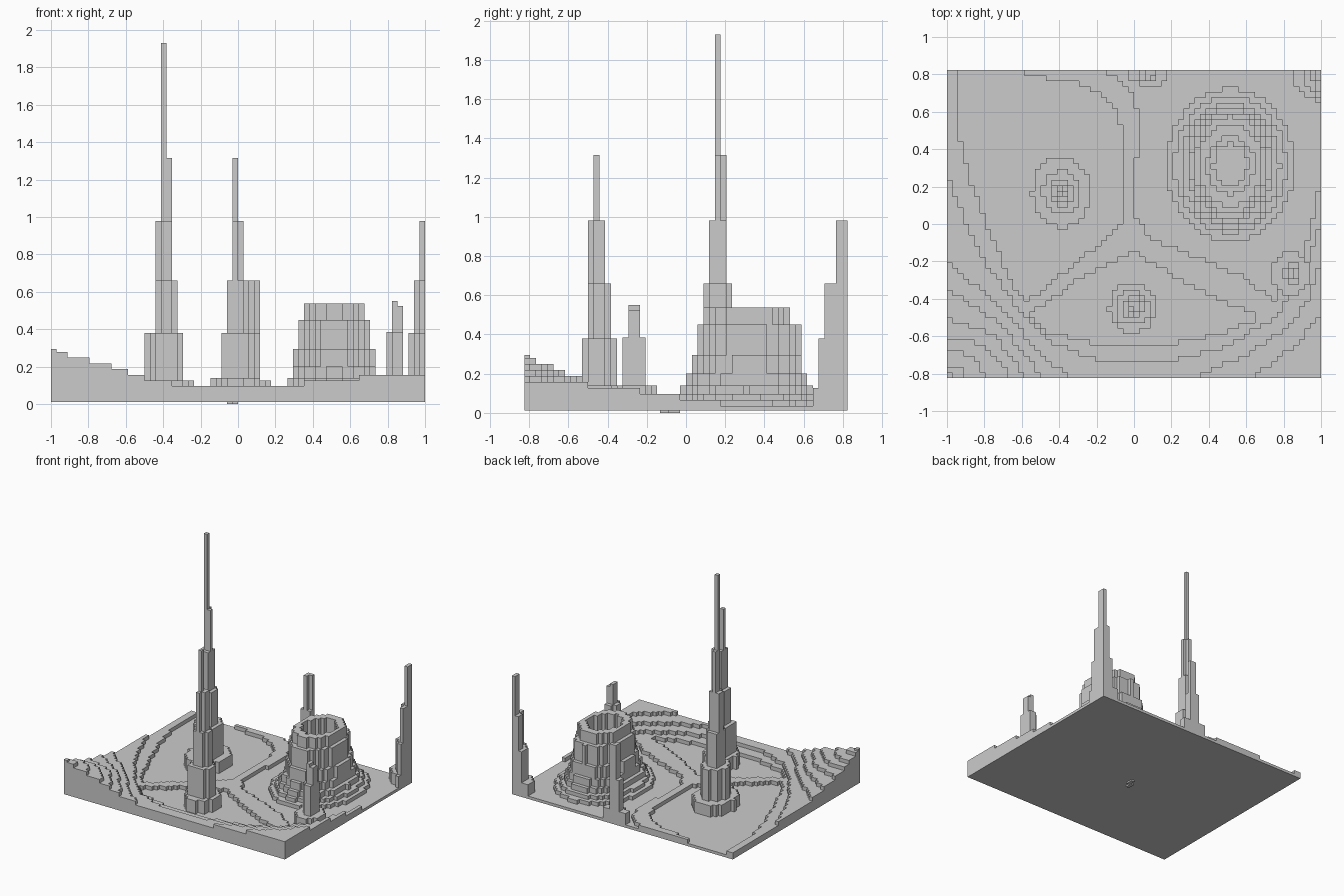
import bpy, bmesh, math

if "Cube" in bpy.data.objects:
    bpy.data.objects.remove(bpy.data.objects["Cube"])

# Stepped landscape made of square columns on a 68 x 56 grid
NX, NY = 68, 56
C = 2.0 / NX
X0, Y0 = -1.0, -NY * C / 2
BOTTOM = 0.012
LOW, STEP = 0.035, 0.0305

# Three low basins, separated by a Y-shaped ridge
BASINS = [
    [(-.94, .9), (-.6, .9), (-.58, .79), (-.35, .77), (-.2, .71), (-.1, .6), (-.06, .5),
     (-.07, .25), (-.06, 0), (-.2, -.12), (-.4, -.28), (-.58, -.42), (-.65, -.32),
     (-.79, 0), (-.88, .25), (-.94, .5)],
    [(-.16, .83), (0, .7), (.04, .5), (0, .25), (0, .05), (.1, -.08), (.4, -.2), (.62, -.3),
     (.74, -.41), (.88, -.25), (.94, -.03), (1.01, .28), (1.01, .9), (-.16, .9)],
    [(0, -.15), (.25, -.3), (.5, -.42), (.67, -.5), (.45, -.59), (.2, -.64), (-.2, -.64),
     (-.45, -.58), (-.57, -.49), (-.3, -.3)],
]

# Terraces climbing towards the front corners; each one adds a step
S = -1.0
TERRACES = [
    [(-1.1, .28), (-1, .28), (-.9, 0), (-.8, -.2), (-.63, -.43), (-.45, -.63), (-.2, -.72),
     (0, -.74), (.2, -.73), (.5, -.65), (.72, -.52), (.88, -.35), (.95, -.15), (1, 0),
     (1.1, 0), (1.1, S), (-1.1, S)],
    [(-1, -.18), (-.88, -.3), (-.67, -.48), (-.5, -.7), (-.32, -.83), (-.32, S), (-1.1, S)],
    [(1, -.19), (.93, -.42), (.8, -.56), (.6, -.7), (.3, -.83), (.3, S), (1.1, S)],
    [(1, -.47), (.87, -.64), (.62, -.83), (.62, S), (1.1, S)],
]
# (left edge y, ridge point, front edge x) for the steeper left corner
CORNER = [(-.34, -.72, -.53, -.48), (-.5, -.76, -.58, -.57), (-.6, -.8, -.64, -.65),
          (-.68, -.86, -.7, -.79), (-.75, -.92, -.75, -.9), (-.79, -.97, -.8, -.97)]
for ye, kx, ky, xe in CORNER:
    TERRACES.append([(-1, ye), (kx, ky), (xe, -.825), (xe, S), (-1.1, S), (-1.1, ye)])

# Peaks: centre, then (x radius, y radius, height) from the foot up
PEAKS = {
    "tall_spire": ((-.39, .17), [(.155, .19, .127), (.1, .115, .38), (.066, .075, .66),
                                 (.046, .05, .98), (.027, .027, 1.315), (.015, .015, 1.93)]),
    "front_spire": ((-.008, -.45), [(.125, .135, .14), (.095, .09, .38), (.06, .065, .66),
                                    (.035, .04, .98), (.015, .015, 1.315)]),
    "corner_spire": ((1.0, .825), [(.15, .17, .127), (.092, .14, .38), (.06, .11, .66),
                                   (.03, .06, .98)]),
    "back_spire": ((.075, .825), [(.105, .09, .127), (.05, .06, .38), (.03, .05, .66)]),
    "small_spire": ((.843, -.265), [(.11, .11, .14), (.055, .055, .385), (.03, .03, .525),
                                    (.02, .02, .55)]),
    "crater_mountain": ((.515, .315), [(.34, .41, .066), (.3, .365, .096), (.265, .335, .14),
                                       (.235, .31, .2), (.215, .285, .295), (.19, .26, .45),
                                       (.172, .225, .538), (.125, .155, .295), (.09, .115, .16)]),
}


def inside(poly, x, y):
    hit = False
    for (ax, ay), (bx, by) in zip(poly, poly[1:] + poly[:1]):
        if (ay > y) != (by > y) and x < ax + (y - ay) * (bx - ax) / (by - ay):
            hit = not hit
    return hit


def column(i, j):
    """Owner part and top height of one grid column."""
    x, y = X0 + (i + .5) * C, Y0 + (j + .5) * C
    level = 0 if any(inside(b, x, y) for b in BASINS) else 1
    level += sum(inside(t, x, y) for t in TERRACES)
    ground = LOW + STEP * min(level, 8.5)
    for name, ((cx, cy), rings) in PEAKS.items():
        h = 0
        for rx, ry, top in rings:
            if ((x - cx) / rx) ** 2 + ((y - cy) / ry) ** 2 <= 1:
                h = top
        if h > ground:
            return name, h
    return "ground", ground


grid = {(i, j): column(i, j) for i in range(NX) for j in range(NY)}
meshes = {n: bmesh.new() for n in ["ground", *PEAKS]}


def quad(bm, *pts):
    bm.faces.new([bm.verts.new(p) for p in pts])


# Column tops, and walls down to each lower neighbour
for (i, j), (name, h) in grid.items():
    bm = meshes[name]
    a, b, c, d = X0 + i * C, X0 + (i + 1) * C, Y0 + j * C, Y0 + (j + 1) * C
    quad(bm, (a, c, h), (b, c, h), (b, d, h), (a, d, h))
    for (di, dj), (p, q) in {(0, -1): ((a, c), (b, c)), (1, 0): ((b, c), (b, d)),
                             (0, 1): ((b, d), (a, d)), (-1, 0): ((a, d), (a, c))}.items():
        low = grid.get((i + di, j + dj), (None, BOTTOM))[1]
        if h > low + 1e-6:
            quad(bm, (*p, low), (*q, low), (*q, h), (*p, h))

# Flat underside
quad(meshes["ground"], (-1, Y0, BOTTOM), (-1, -Y0, BOTTOM), (1, -Y0, BOTTOM), (1, Y0, BOTTOM))

# Small patch standing proud of the underside
patch = meshes["underside_patch"] = bmesh.new()
for x, y, w, l in [(-.044, -.103, 1, 2), (-.015, -.059, 1, 2)]:
    r = bmesh.ops.create_cube(patch, size=1)
    for v in r["verts"]:
        v.co = (x + v.co.x * w * C, y + v.co.y * l * C, BOTTOM / 2 + v.co.z * BOTTOM)

for name, bm in meshes.items():
    bmesh.ops.remove_doubles(bm, verts=bm.verts, dist=1e-5)
    bmesh.ops.dissolve_limit(bm, angle_limit=math.radians(1), verts=bm.verts, edges=bm.edges)
    me = bpy.data.meshes.new(name)
    bm.to_mesh(me)
    bm.free()
    bpy.context.collection.objects.link(bpy.data.objects.new(name, me))
